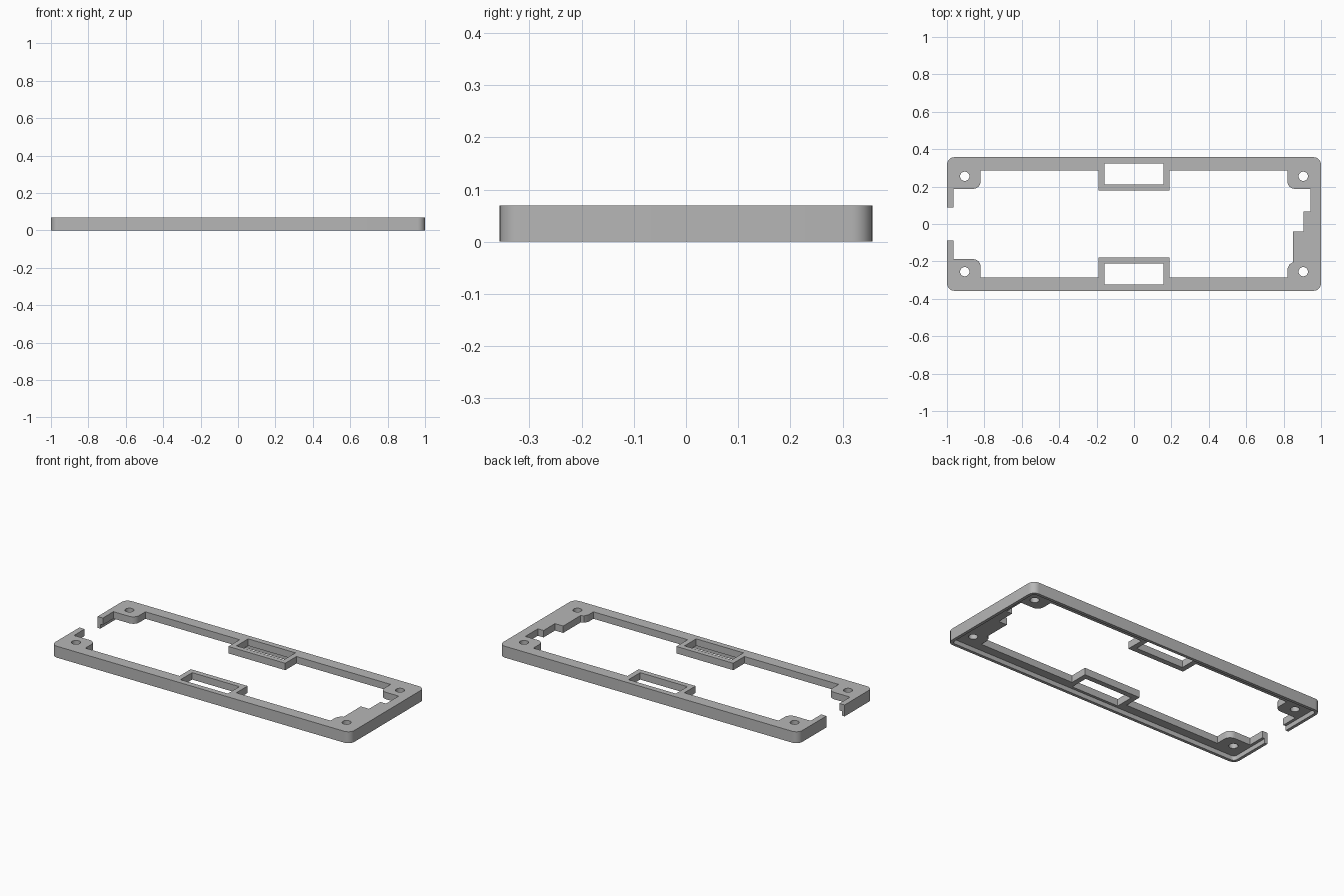
import bpy, bmesh, math
from mathutils import Vector

cube = bpy.data.objects.get("Cube")
if cube:
    bpy.data.objects.remove(cube, do_unlink=True)

X, Y = 1.0, 0.357           # outer half sizes
TOP, STEP = 0.069, 0.027    # top of plate, underside of plate
WALL, LIP = 0.035, 0.018    # upper wall and thinner lower lip
GAP = 0.087                 # half width of the opening in the right wall

grey = bpy.data.materials.new("plain grey")
grey.use_nodes = True
COLOUR = (0.47, 0.47, 0.47, 1)
grey.diffuse_color = COLOUR
grey.node_tree.nodes["Principled BSDF"].inputs["Base Color"].default_value = COLOUR


def rounded(points, steps=8):
    """Turn (x, y[, radius]) corners into a loop, replacing corners by arcs."""
    out, n = [], len(points)
    for i, p in enumerate(points):
        c = Vector(p[:2])
        if len(p) == 2:
            out.append(c)
            continue
        r = p[2]
        a = (Vector(points[i - 1][:2]) - c).normalized()
        b = (Vector(points[(i + 1) % n][:2]) - c).normalized()
        for k in range(steps + 1):
            t = k / steps * math.pi / 2
            out.append(c + a * r * (1 - math.sin(t)) + b * r * (1 - math.cos(t)))
    return out


def circle(x, y, r, n=24):
    return [Vector((x + r * math.cos(2 * math.pi * i / n),
                    y + r * math.sin(2 * math.pi * i / n))) for i in range(n)]


def slab(name, loops, z0, z1):
    """Extrude an outline with holes from z0 to z1."""
    bm = bmesh.new()
    for loop in loops:
        vs = [bm.verts.new((p.x, p.y, z0)) for p in loop]
        for i, v in enumerate(vs):
            bm.edges.new((vs[i - 1], v))
    bmesh.ops.triangle_fill(bm, edges=bm.edges[:], use_beauty=True, normal=(0, 0, 1))
    ext = bmesh.ops.extrude_face_region(bm, geom=bm.faces[:], use_keep_orig=True)
    for v in ext["geom"]:
        if isinstance(v, bmesh.types.BMVert):
            v.co.z = z1
    bmesh.ops.recalc_face_normals(bm, faces=bm.faces[:])
    mesh = bpy.data.meshes.new(name)
    bm.to_mesh(mesh)
    bm.free()
    mesh.materials.append(grey)
    ob = bpy.data.objects.new(name, mesh)
    bpy.context.collection.objects.link(ob)
    bpy.ops.object.select_all(action='DESELECT')
    ob.select_set(True)
    bpy.context.view_layer.objects.active = ob
    bpy.ops.object.shade_smooth_by_angle(angle=math.radians(30))
    return ob


# Outer edge, running from one side of the opening round to the other
R = 0.04
outer = [(-X, -GAP), (-X, -Y, R), (X, -Y, R), (X, Y, R), (-X, Y, R), (-X, GAP)]

# Inner edge of the plate: screw tabs, bars, middle brackets, stepped left side
BAR, TAB, BOX = 0.287, 0.188, 0.18
inner = [
    (-X + WALL, GAP), (-X + WALL, TAB), (-0.82, TAB, 0.04), (-0.82, BAR),
    (-0.19, BAR), (-0.19, BOX), (0.19, BOX), (0.19, BAR),
    (0.82, BAR), (0.82, TAB, 0.04), (0.943, TAB), (0.943, 0.068),
    (0.905, 0.068), (0.905, -0.041), (0.85, -0.041), (0.85, -0.205),
    (0.832, -0.215), (0.82, -0.24), (0.82, -BAR),
    (0.19, -BAR), (0.19, -BOX), (-0.19, -BOX), (-0.19, -BAR),
    (-0.82, -BAR), (-0.82, -TAB, 0.04), (-X + WALL, -TAB), (-X + WALL, -GAP),
]

# Screw holes and bracket windows
holes = [circle(sx * 0.905, sy * 0.255, 0.025) for sx in (-1, 1) for sy in (-1, 1)]
for s in (-1, 1):
    holes.append([Vector((x, s * y)) for x, y in
                  ((-0.158, 0.212), (0.158, 0.212), (0.158, 0.323), (-0.158, 0.323))])

slab("frame_plate", [rounded(outer + inner)] + holes, STEP, TOP)

# Thin lip hanging below the outer edge
xi, yi, ri = X - LIP, Y - LIP, R - LIP
lip_inner = [(-xi, GAP), (-xi, yi, ri), (xi, yi, ri), (xi, -yi, ri),
             (-xi, -yi, ri), (-xi, -GAP)]
slab("lower_lip", [rounded(outer + lip_inner)], 0, STEP)
